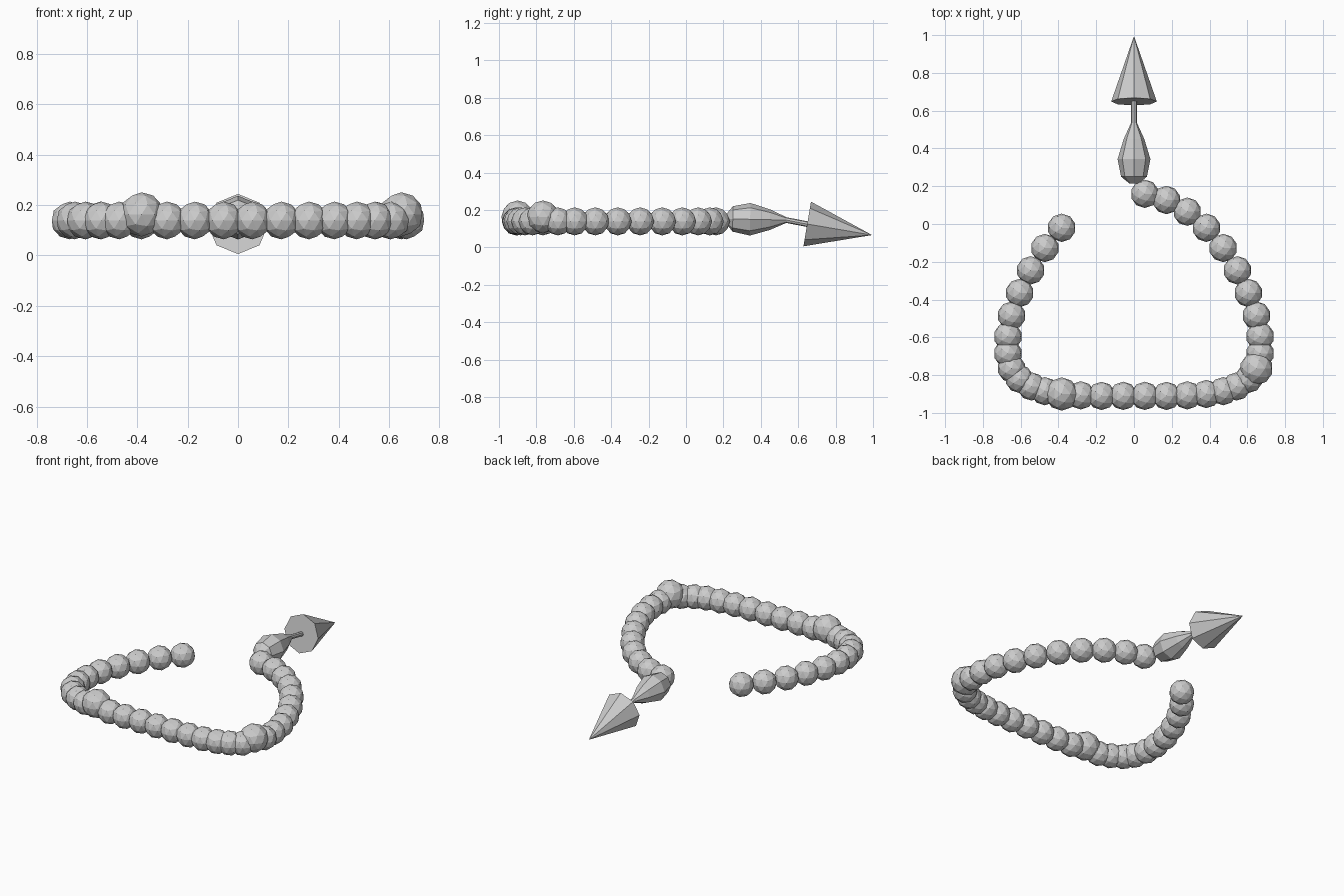
import bpy, bmesh, math
from mathutils import Vector, Matrix

if "Cube" in bpy.data.objects:
    bpy.data.objects.remove(bpy.data.objects["Cube"])


def finish(name, bm):
    bmesh.ops.recalc_face_normals(bm, faces=bm.faces)
    mesh = bpy.data.meshes.new(name)
    bm.to_mesh(mesh)
    bm.free()
    obj = bpy.data.objects.new(name, mesh)
    bpy.context.collection.objects.link(obj)
    return obj


def bead(name, x, y, z, r):
    bm = bmesh.new()
    bmesh.ops.create_icosphere(bm, subdivisions=2, radius=r,
                               matrix=Matrix.Translation((x, y, z)))
    return finish(name, bm)


def turned(name, start, end, profile, sides=8):
    """Flat-sided lathe between two points; profile = (fraction along, radius)."""
    start, end = Vector(start), Vector(end)
    axis = end - start
    side = Vector((1, 0, 0))
    up = side.cross(axis).normalized()
    bm = bmesh.new()
    rings = []
    for t, r in profile:
        rings.append([bm.verts.new(start + axis * t
                      + side * r * math.cos(a) + up * r * math.sin(a))
                      for a in (2 * math.pi * i / sides for i in range(sides))])
    for low, high in zip(rings, rings[1:]):
        for i in range(sides):
            j = (i + 1) % sides
            bm.faces.new((low[i], low[j], high[j], high[i]))
    bm.faces.new(rings[0])
    bm.faces.new(rings[-1])
    bmesh.ops.remove_doubles(bm, verts=bm.verts, dist=0.0005)
    return finish(name, bm)


# Bead loop: half path, mirrored; the left side stops short at the open end
half = [(0.057, 0.16), (0.172, 0.127), (0.282, 0.065), (0.383, -0.02),
        (0.472, -0.127), (0.547, -0.245), (0.605, -0.365), (0.648, -0.485),
        (0.668, -0.595), (0.668, -0.685), (0.648, -0.765), (0.607, -0.82),
        (0.543, -0.86), (0.472, -0.885), (0.383, -0.90), (0.282, -0.907),
        (0.172, -0.91), (0.057, -0.91)]
large = {(1, 10), (-1, 14)}
for s, label in ((1, "right"), (-1, "left")):
    for i, (x, y) in enumerate(half):
        if s < 0 and i < 3:
            continue
        if (s, i) in large:
            bead(f"large_bead_{label}", s * x, y, 0.163, 0.088)
        else:
            bead(f"bead_{label}_{i}", s * x, y, 0.139, 0.075)

# Pendant: faceted drop, connecting pin and pointed tip
turned("drop_bead", (0, 0.215, 0.153), (0, 0.535, 0.146),
       [(0, 0.025), (0.11, 0.068), (0.4, 0.087), (0.73, 0.055), (1, 0.016)])
turned("pin", (0, 0.48, 0.157), (0, 0.66, 0.122), [(0, 0.015), (1, 0.015)])
turned("pointed_tip", (0, 0.648, 0.125), (0, 0.995, 0.066),
       [(0, 0.121), (1, 0.0001)])
